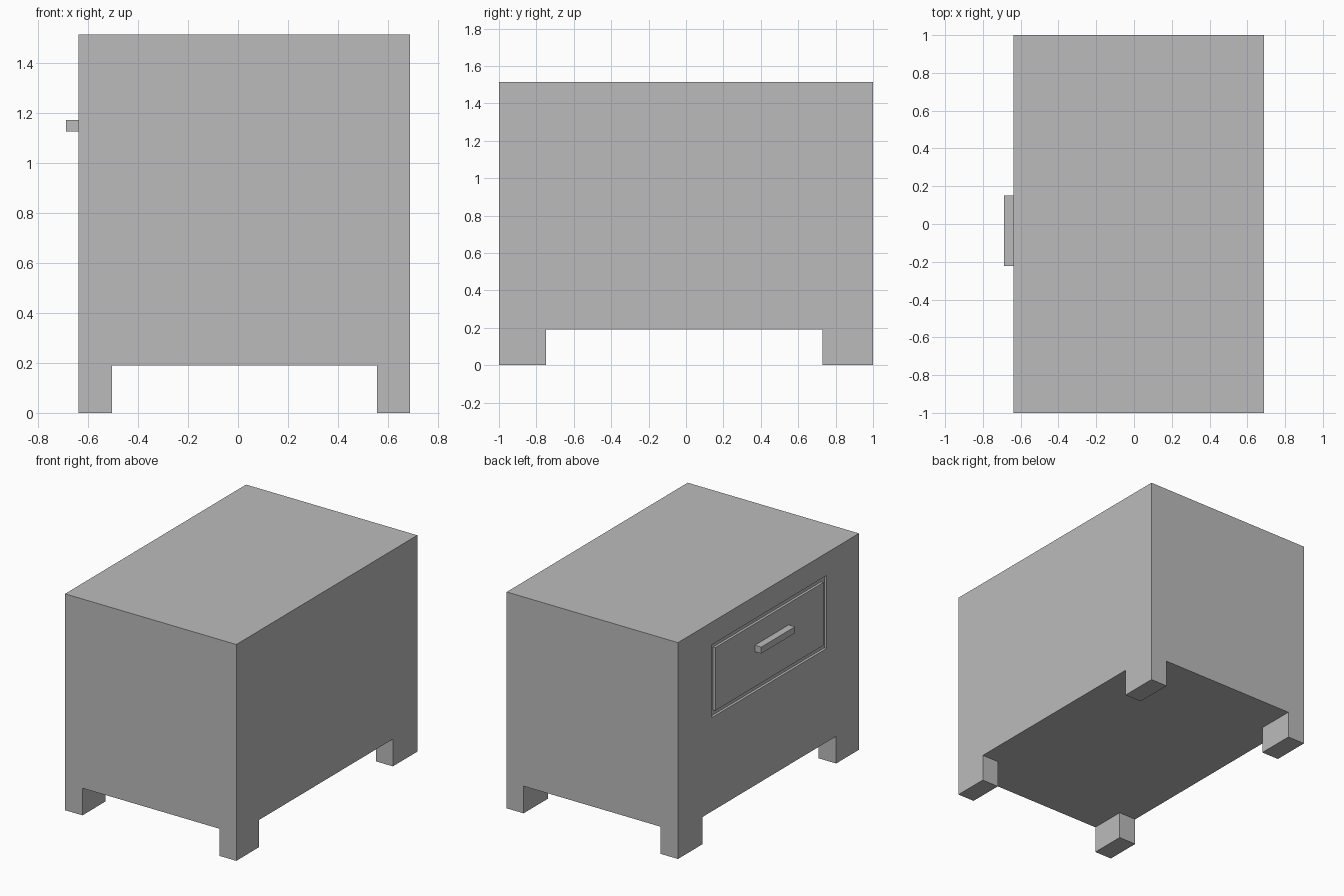
import bpy
import bmesh
from mathutils import Vector

old = bpy.data.objects.get("Cube")
if old:
    bpy.data.objects.remove(old, do_unlink=True)

# One plain grey for the whole cabinet
grey = bpy.data.materials.new("plain_grey")
grey.use_nodes = True
colour = (0.5, 0.5, 0.5, 1)
grey.diffuse_color = colour
grey.node_tree.nodes["Principled BSDF"].inputs["Base Color"].default_value = colour


def box(name, x, y, z):
    """Flat-sided box from its (low, high) extents on each axis."""
    bm = bmesh.new()
    bmesh.ops.create_cube(bm, size=1)
    low, high = (Vector(c) for c in zip(x, y, z))
    for v in bm.verts:
        v.co = (low + high) / 2 + v.co * (high - low)
    mesh = bpy.data.meshes.new(name)
    bm.to_mesh(mesh)
    bm.free()
    mesh.materials.append(grey)
    obj = bpy.data.objects.new(name, mesh)
    bpy.context.collection.objects.link(obj)
    return obj


def carve(obj, cutter):
    """Subtract the cutter, bake the result and discard the cutter."""
    cutter.hide_render = True
    mod = obj.modifiers.new("carve", 'BOOLEAN')
    mod.operation = 'DIFFERENCE'
    mod.solver = 'EXACT'
    mod.object = cutter
    graph = bpy.context.evaluated_depsgraph_get()
    mesh = bpy.data.meshes.new_from_object(obj.evaluated_get(graph))
    obj.modifiers.clear()
    obj.data = mesh
    bpy.data.objects.remove(cutter, do_unlink=True)


side, back = -0.638, 0.687
leg_top = 0.19

# Cabinet body: two crossing tunnels underneath leave four legs
body = box("cabinet_body", (side, back), (-1, 1), (0, 1.513))
carve(body, box("lengthwise_tunnel", (-0.503, 0.556), (-2, 2), (-1, leg_top)))
carve(body, box("crosswise_tunnel", (-2, 2), (-0.748, 0.73), (-1, leg_top)))

# Shallow recess for the drawer, leaving a thin groove round its front
depth, gap = 0.018, 0.035
y0, y1, z0, z1 = -0.643, 0.622, 0.845, 1.355
carve(body, box("drawer_recess", (side - 1, side + depth), (y0, y1), (z0, z1)))
box("drawer_front", (side, side + depth),
    (y0 + gap, y1 - gap), (z0 + gap, z1 - gap))

# Bar handle on the drawer
box("drawer_handle", (-0.687, side), (-0.223, 0.15), (1.125, 1.17))
